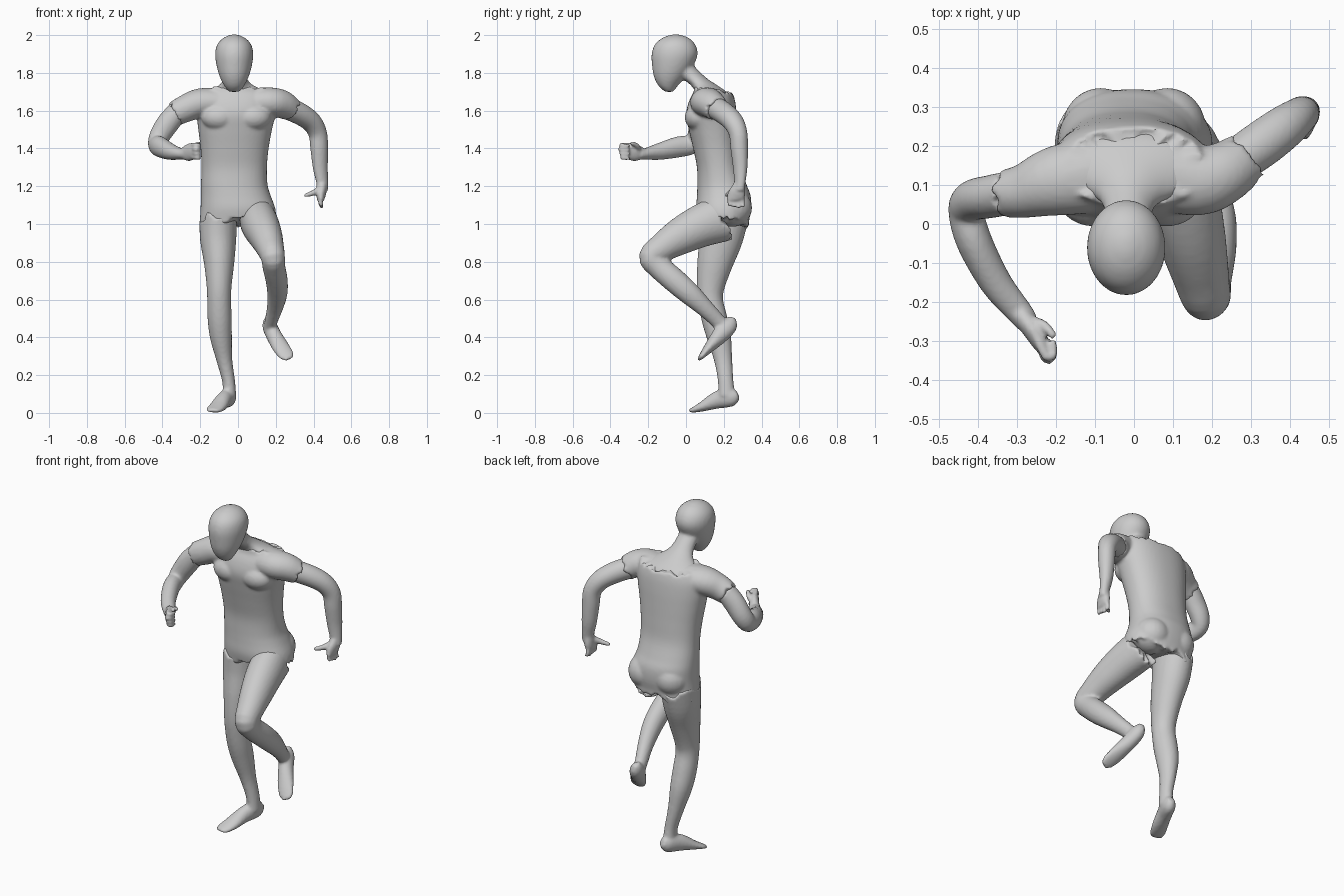
import bpy, bmesh, math, random
from mathutils import Vector

random.seed(4)
X, Z = Vector((1, 0, 0)), Vector((0, 0, 1))


def spline(pts, steps=4):
    """Smooth interpolation of (x, y, z, radius_a, radius_b) rows."""
    out = []
    for i in range(len(pts) - 1):
        p = [pts[max(0, min(len(pts) - 1, i + k))] for k in (-1, 0, 1, 2)]
        for s in range(steps):
            t = s / steps
            out.append([0.5 * (2 * b + (c - a) * t + (2 * a - 5 * b + 4 * c - d) * t * t
                               + (3 * b - a - 3 * c + d) * t ** 3) for a, b, c, d in zip(*p)])
    return out + [list(pts[-1])]


def tube(bm, pts, hint=X, flat=False, jag=(0, 0), lift=((0, 0), (0, 0)), power=2.0, n=28):
    """Closed loft along a path; jag tears an end, lift slopes an end ring."""
    rows = spline(pts)
    rings = []
    for i, r in enumerate(rows):
        c = Vector(r[:3])
        t = Z if flat else (Vector(rows[min(i + 1, len(rows) - 1)][:3])
                            - Vector(rows[max(i - 1, 0)][:3])).normalized()
        a = (hint - t * hint.dot(t)).normalized()
        b = t.cross(a)
        end = 0 if i == 0 else 1 if i == len(rows) - 1 else None
        ring = []
        for k in range(n):
            ang = 2 * math.pi * k / n
            ca, sa = math.cos(ang), math.sin(ang)
            q = (abs(ca) ** power + abs(sa) ** power) ** (-1 / power)
            p = c + a * (r[3] * ca * q) + b * (r[4] * sa * q)
            if end is not None:
                p += t * random.uniform(-jag[end], jag[end])
                p.z += lift[end][0] * (p.x - c.x) + lift[end][1] * (p.y - c.y)
            ring.append(bm.verts.new(p))
        rings.append(ring)
    for r0, r1 in zip(rings, rings[1:]):
        for k in range(n):
            bm.faces.new((r0[k], r0[(k + 1) % n], r1[(k + 1) % n], r1[k]))
    for ring, row in ((rings[0], rows[0]), (rings[-1], rows[-1])):
        m = bm.verts.new(row[:3])
        for k in range(n):
            bm.faces.new((ring[k], ring[(k + 1) % n], m))


def ball(bm, c, r):
    v = bmesh.ops.create_uvsphere(bm, u_segments=24, v_segments=14, radius=1)["verts"]
    bmesh.ops.scale(bm, vec=r, verts=v)
    bmesh.ops.translate(bm, vec=c, verts=v)


def part(name, bm, voxel=0.009, smooth=3):
    """Fuse the overlapping volumes into one smooth skin."""
    bmesh.ops.recalc_face_normals(bm, faces=bm.faces)
    me = bpy.data.meshes.new(name)
    bm.to_mesh(me)
    bm.free()
    ob = bpy.data.objects.new(name, me)
    bpy.context.collection.objects.link(ob)
    rm = ob.modifiers.new("Fuse", 'REMESH')
    rm.mode, rm.voxel_size, rm.use_smooth_shade = 'VOXEL', voxel, True
    sm = ob.modifiers.new("Soften", 'SMOOTH')
    sm.factor, sm.iterations = 0.5, smooth


# Head, tilted forward, with neck and upper shoulders
bm = bmesh.new()
tube(bm, [(-.02, -.088, 1.70, .028, .022), (-.02, -.095, 1.73, .052, .05),
          (-.02, -.085, 1.78, .077, .085), (-.02, -.07, 1.84, .094, .11),
          (-.02, -.06, 1.90, .101, .122), (-.02, -.058, 1.95, .09, .107),
          (-.02, -.055, 1.985, .058, .07), (-.02, -.055, 2.003, .015, .02)], flat=True)
tube(bm, [(-.02, -.03, 1.84, .06, .07), (-.015, .04, 1.775, .062, .066),
          (-.01, .095, 1.735, .09, .07), (0, .135, 1.695, .165, .085),
          (0, .145, 1.65, .195, .105)], flat=True, jag=(0, .015))
part("head_and_neck", bm, smooth=5)

# Torso with torn neckline, sleeves and hem
bm = bmesh.new()
tube(bm, [(0, .20, 1.01, .203, .132), (0, .20, 1.08, .198, .145), (-.012, .20, 1.15, .185, .142),
          (-.02, .19, 1.21, .176, .13), (-.02, .175, 1.30, .173, .117), (-.018, .16, 1.40, .18, .122),
          (-.015, .145, 1.50, .195, .13), (-.01, .135, 1.58, .208, .134), (-.005, .138, 1.65, .205, .122),
          (0, .145, 1.705, .18, .10)],
     flat=True, jag=(.022, .016), lift=((.15, -.16), (0, -.2)), power=2.25, n=48)
tube(bm, [(-.08, .13, 1.64, .08, .10), (-.2, .11, 1.64, .078, .09), (-.28, .085, 1.61, .072, .07),
          (-.33, .078, 1.585, .066, .062)], hint=Z, jag=(0, .018))
tube(bm, [(.08, .13, 1.64, .08, .10), (.17, .112, 1.645, .078, .09), (.23, .132, 1.635, .075, .08),
          (.275, .162, 1.61, .066, .07)], hint=Z, jag=(0, .018))
for s in (-1, 1):
    ball(bm, (s * .09 - .01, .065, 1.565), (.095, .072, .07))
    ball(bm, (s * .085, .245, 1.085), (.1, .105, .1))
part("torso", bm)

# Standing leg and foot
bm = bmesh.new()
tube(bm, [(-.105, .20, 1.03, .099, .13), (-.105, .185, .92, .096, .115), (-.10, .155, .8, .081, .096),
          (-.10, .132, .68, .067, .076), (-.10, .13, .6, .063, .066), (-.097, .15, .5, .064, .068),
          (-.09, .175, .4, .058, .064), (-.072, .197, .28, .042, .048), (-.05, .21, .17, .034, .041),
          (-.045, .215, .09, .036, .045)], jag=(.025, 0))
tube(bm, [(-.035, .275, .098, .018, .022), (-.045, .24, .085, .037, .05), (-.075, .165, .068, .041, .046),
          (-.105, .09, .035, .046, .027), (-.13, .04, .016, .042, .014), (-.137, .02, .013, .024, .009)])
part("standing_leg", bm)

# Raised leg and foot
bm = bmesh.new()
tube(bm, [(.10, .19, 1.03, .095, .125), (.12, .08, .99, .098, .113), (.147, -.03, .935, .088, .098),
          (.17, -.125, .875, .074, .078), (.185, -.182, .825, .064, .068), (.19, -.145, .775, .06, .064),
          (.205, -.06, .70, .058, .064), (.208, .02, .63, .053, .059), (.195, .1, .555, .042, .047),
          (.175, .17, .485, .034, .04), (.17, .2, .45, .034, .04)], jag=(.025, 0))
tube(bm, [(.155, .245, .505, .016, .02), (.165, .228, .465, .037, .045), (.19, .18, .41, .041, .044),
          (.23, .12, .343, .046, .027), (.26, .085, .302, .04, .015), (.272, .07, .285, .022, .009)])
part("raised_leg", bm)

# Bent arm with a loose fist
bm = bmesh.new()
tube(bm, [(-.318, .08, 1.597, .056, .056), (-.37, .07, 1.535, .06, .055), (-.415, .06, 1.465, .055, .052),
          (-.43, .03, 1.422, .052, .046), (-.41, -.045, 1.407, .055, .046), (-.355, -.15, 1.382, .043, .041),
          (-.295, -.225, 1.37, .028, .034), (-.275, -.25, 1.372, .03, .03)], hint=Z, jag=(.016, 0))
tube(bm, [(-.3, -.22, 1.372, .025, .026), (-.265, -.265, 1.378, .045, .026),
          (-.24, -.305, 1.385, .044, .022), (-.23, -.32, 1.387, .036, .018)], hint=Z)
for i in range(4):
    z = 1.353 + i * .022
    tube(bm, [(-.245, -.30, z, .012, .013), (-.225, -.348 + abs(i - 2) * .008, z, .012, .012),
              (-.207, -.335, z - .003, .011, .011), (-.208, -.30, z - .006, .009, .009)], hint=Z, n=10)
tube(bm, [(-.265, -.25, 1.39, .016, .016), (-.23, -.262, 1.415, .014, .014),
          (-.205, -.29, 1.43, .01, .01)], hint=Z, n=10)
part("bent_arm", bm, .0075, 2)

# Lowered arm with an open hand
bm = bmesh.new()
side = Vector((.62, -.78, 0))
tube(bm, [(.258, .157, 1.615, .058, .06), (.33, .207, 1.582, .06, .058), (.388, .25, 1.54, .056, .054),
          (.422, .276, 1.48, .048, .05), (.43, .282, 1.40, .045, .048), (.436, .287, 1.30, .036, .042),
          (.446, .285, 1.22, .027, .034), (.446, .28, 1.18, .028, .034)], hint=side, jag=(.016, 0))
tube(bm, [(.446, .283, 1.21, .025, .03), (.442, .272, 1.17, .026, .044),
          (.438, .262, 1.14, .022, .046), (.437, .262, 1.125, .018, .04)], n=20)
for i in range(4):
    y = .228 + i * .023
    tube(bm, [(.44, y, 1.14, .012, .012), (.437, y + .003, 1.11, .012, .012),
              (.446, y + .006, 1.084 + abs(i - 2) * .006, .009, .009)], n=10)
tube(bm, [(.436, .265, 1.185, .02, .02), (.40, .235, 1.165, .016, .016),
          (.352, .212, 1.15, .01, .01)], hint=Z, n=10)
part("lowered_arm", bm, .0075, 2)
